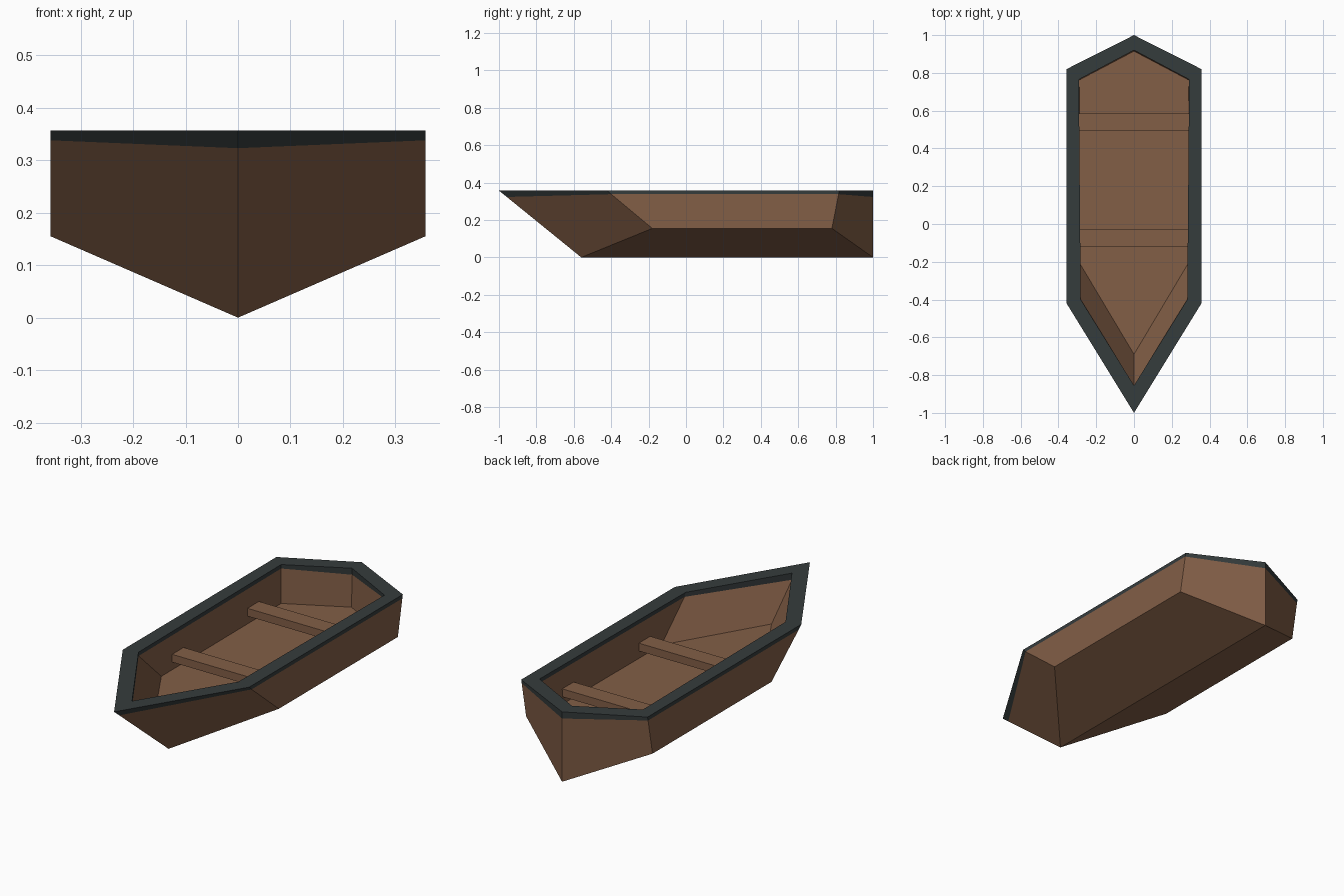
import bpy, bmesh

if "Cube" in bpy.data.objects:
    bpy.data.objects.remove(bpy.data.objects["Cube"])


def material(name, rgb):
    m = bpy.data.materials.new(name)
    m.diffuse_color = (*rgb, 1)
    m.use_nodes = True
    m.node_tree.nodes["Principled BSDF"].inputs["Base Color"].default_value = m.diffuse_color
    return m


wood = material("brown wood", (0.225, 0.113, 0.062))
slate = material("dark slate trim", (0.036, 0.045, 0.046))


def finish(bm, name, mat):
    bmesh.ops.recalc_face_normals(bm, faces=bm.faces)
    me = bpy.data.meshes.new(name)
    bm.to_mesh(me)
    bm.free()
    me.materials.append(mat)
    ob = bpy.data.objects.new(name, me)
    bpy.context.collection.objects.link(ob)
    return ob


def ring(bow, front, rear, stern):
    """Six-point boat outline; the side points are mirrored across x = 0.
    bow/stern are (y, z), front/rear are (x, y, z)."""
    left = lambda p: (-p[0], p[1], p[2])
    return [(0, *bow), front, rear, (0, *stern), left(rear), left(front)]


def loft(bm, rings):
    vs = [[bm.verts.new(p) for p in r] for r in rings]
    for a, b in zip(vs, vs[1:]):
        for i in range(6):
            j = (i + 1) % 6
            bm.faces.new((a[i], a[j], b[j], b[i]))
    return vs


# outlines from the keel up, over the rim and down to the floor
keel = ring((-0.56, 0), (0.357, -0.18, 0.155), (0.357, 0.78, 0.155), (1, 0))
rim_low = ring((-0.958, 0.323), (0.357, -0.40, 0.338), (0.357, 0.816, 0.338), (1, 0.323))
rim_top = ring((-1, 0.357), (0.357, -0.42, 0.357), (0.357, 0.82, 0.357), (1, 0.357))
in_top = ring((-0.855, 0.357), (0.282, -0.40, 0.357), (0.292, 0.765, 0.357), (0.92, 0.357))
in_low = ring((-0.855, 0.323), (0.285, -0.395, 0.335), (0.294, 0.768, 0.335), (0.922, 0.323))
floor = ring((-0.69, 0.16), (0.286, -0.21, 0.16), (0.29, 0.762, 0.16), (0.915, 0.16))

# hull: V bottom, outer sides, inner sides and flat floor
bm = bmesh.new()
v = loft(bm, [keel, rim_low, in_low, floor])
k = v[0]
bm.faces.new((k[0], k[1], k[2], k[3]))
bm.faces.new((k[0], k[3], k[4], k[5]))
bm.faces.new(v[3])
finish(bm, "hull", wood)

# gunwale rim
bm = bmesh.new()
loft(bm, [rim_low, rim_top, in_top, in_low, rim_low])
bmesh.ops.remove_doubles(bm, verts=bm.verts, dist=0.0001)
finish(bm, "gunwale_rim", slate)

# seats running between the inner sides
for name, y in (("front_seat", -0.075), ("rear_seat", 0.538)):
    bm = bmesh.new()
    bmesh.ops.create_cube(bm, size=1)
    bmesh.ops.scale(bm, vec=(0.59, 0.092, 0.04), verts=bm.verts)
    bmesh.ops.translate(bm, vec=(0, y, 0.218), verts=bm.verts)
    finish(bm, name, wood)
